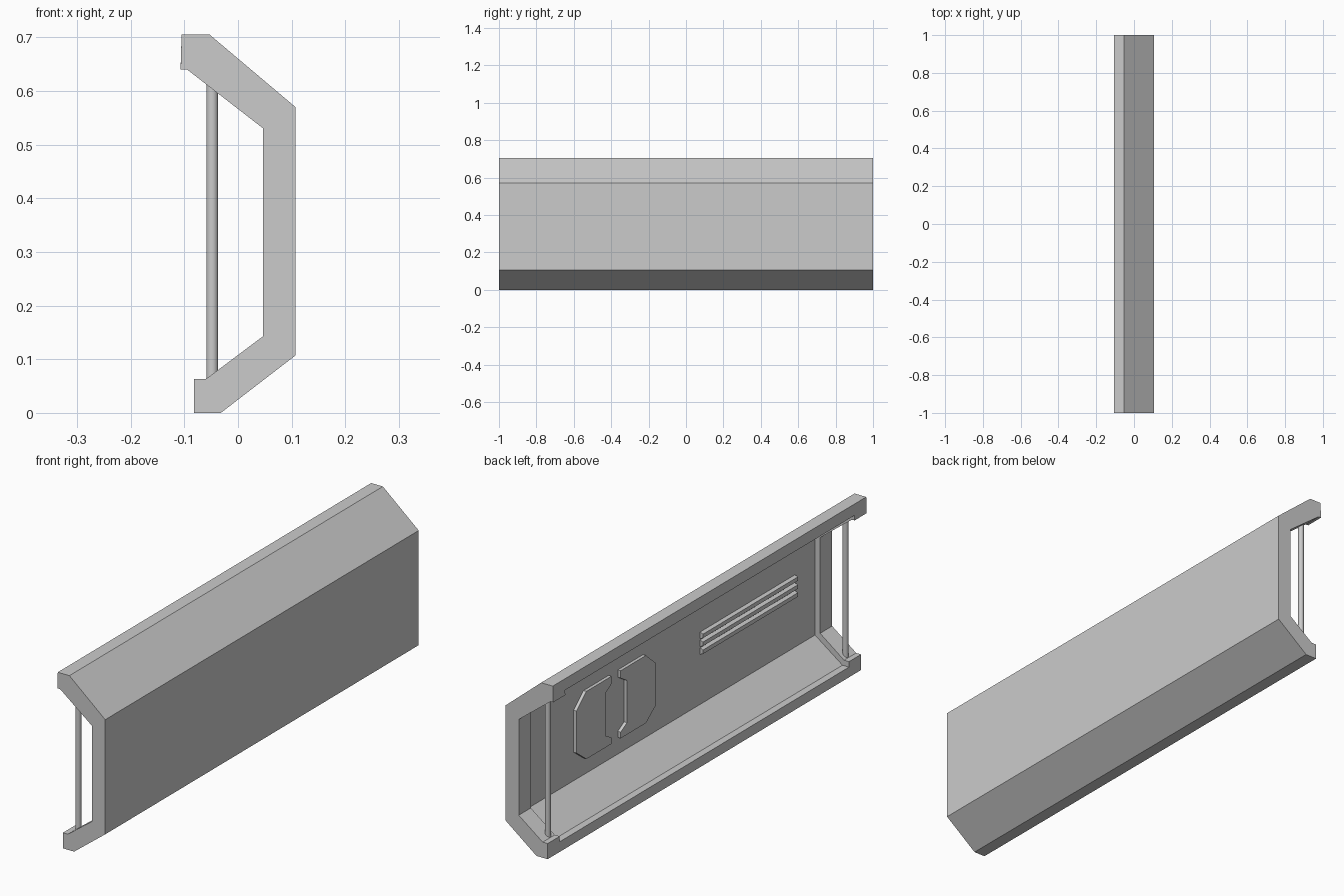
import bpy, bmesh

if "Cube" in bpy.data.objects:
    bpy.data.objects.remove(bpy.data.objects["Cube"])


def finish(bm, name):
    bmesh.ops.remove_doubles(bm, verts=bm.verts, dist=0.0001)
    bmesh.ops.recalc_face_normals(bm, faces=bm.faces)
    mesh = bpy.data.meshes.new(name)
    bm.to_mesh(mesh)
    bm.free()
    obj = bpy.data.objects.new(name, mesh)
    bpy.context.collection.objects.link(obj)
    return obj


def loft(name, rows):
    """Join matching closed rings of 3D points and cap both ends."""
    bm = bmesh.new()
    rings = [[bm.verts.new(p) for p in row] for row in rows]
    n = len(rings[0])
    for a, b in zip(rings, rings[1:]):
        for i in range(n):
            j = (i + 1) % n
            # skip zero-area quads where both rings coincide
            if (a[i].co - b[i].co).length + (a[j].co - b[j].co).length > 0.0001:
                bm.faces.new((a[i], a[j], b[j], b[i]))
    bm.faces.new(rings[0])
    bm.faces.new(rings[-1])
    return finish(bm, name)


# Wall panel: shared outer skin, thicker rib section at both ends
outer = [(-0.082, 0), (-0.032, 0), (0.107, 0.107), (0.107, 0.57),
         (-0.053, 0.705), (-0.105, 0.705)]
rib = [(-0.107, 0.64), (-0.095, 0.64), (0.047, 0.53),
       (0.047, 0.143), (-0.06, 0.063), (-0.082, 0.063)]
thin = [(-0.1065, 0.66), (-0.085, 0.66), (0.07, 0.54),
        (0.07, 0.13), (-0.053, 0.041), (-0.082, 0.041)]
RIB_Y = 0.923
stations = [(-1, rib), (-RIB_Y, rib), (-RIB_Y, thin),
            (RIB_Y, thin), (RIB_Y, rib), (1, rib)]
loft("wall_panel", [[(x, y, z) for x, z in outer + inner] for y, inner in stations])

# Upright poles inside the end ribs
for side, label in ((-1, "front"), (1, "back")):
    bpy.ops.mesh.primitive_cylinder_add(vertices=16, radius=0.011, depth=0.565,
                                        location=(-0.048, side * 0.95, 0.3375))
    bpy.context.object.name = label + "_pole"
    bpy.ops.object.shade_smooth_by_angle()

# Mirrored pair of raised plates with chamfered corners and notched inner edges
plate = [(0.029, 0.47), (0.19, 0.47), (0.253, 0.415), (0.253, 0.245), (0.19, 0.197),
         (0.029, 0.197), (0.029, 0.222), (0.069, 0.245), (0.069, 0.415), (0.029, 0.44)]
for side, label in ((-1, "right"), (1, "left")):
    loft(label + "_raised_plate",
         [[(x, 0.364 + side * y, z) for y, z in plate] for x in (0.072, 0.057)])

# Three raised vent bars
section = [(0.072, -0.014), (0.057, -0.008), (0.057, 0.008), (0.072, 0.014)]
for i in range(3):
    z0 = 0.345 + i * 0.032
    loft(f"vent_bar_{i + 1}", [[(x, y, z0 + z) for x, z in section] for y in (-0.795, -0.19)])
